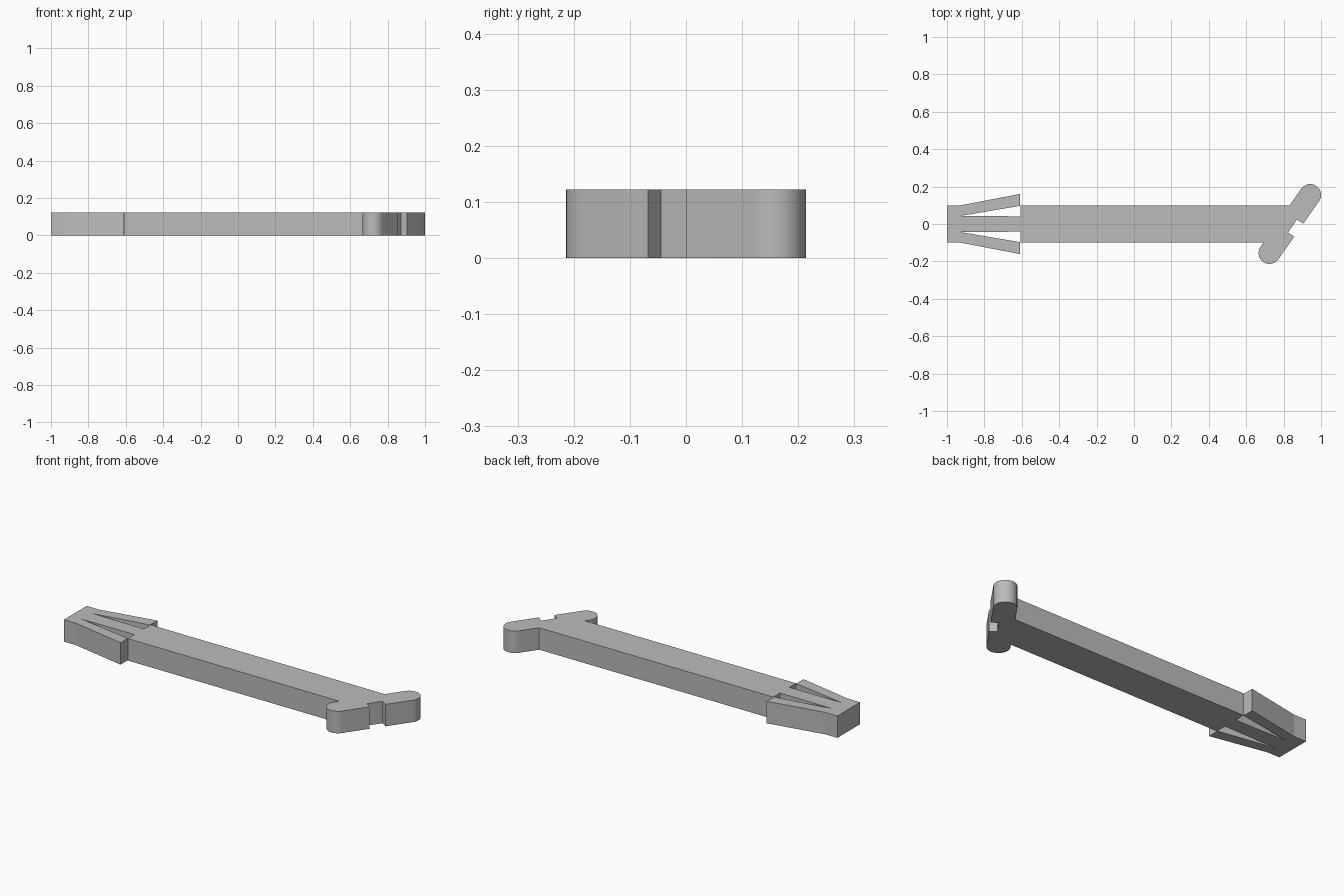
import bpy
import bmesh
from math import sin, cos, pi, radians
from mathutils import Vector

cube = bpy.data.objects.get("Cube")
if cube:
    bpy.data.objects.remove(cube, do_unlink=True)

HEIGHT = 0.122
HALF_WIDTH = 0.1

# Slanted crossbar frame
CENTRE = Vector((0.833, 0))
TILT = radians(55)
ALONG = Vector((cos(TILT), sin(TILT)))
ACROSS = Vector((sin(TILT), -cos(TILT)))
RADIUS, HALF_LENGTH = 0.058, 0.19
NOTCH_HALF, NOTCH_FLOOR = 0.042, 0.018


def bar_point(along, across):
    return CENTRE + ALONG * along + ACROSS * across


def cap(end, steps=24):
    """Semicircle round one end of the crossbar, from its right-hand side to its left."""
    return [bar_point(end * (HALF_LENGTH + RADIUS * sin(pi * i / steps)),
                      RADIUS * cos(pi * i / steps)) for i in range(steps + 1)]


def shaft_joint(y):
    """Where the shaft edge meets the back of the crossbar."""
    along = (y - CENTRE.y + ACROSS.y * RADIUS) / ALONG.y
    return bar_point(along, -RADIUS)


# Barbed tail: end block, flared prong, tapered slot, start of the shaft
tail = [Vector(p) for p in ((-1, 0.1), (-0.925, 0.1), (-0.609, 0.161), (-0.609, 0.097),
                            (-0.928, 0.043), (-0.607, 0.041), (-0.607, HALF_WIDTH))]
mirrored_tail = [Vector((p.x, -p.y)) for p in reversed(tail)]

# Notch in the outer side of the crossbar
notch = [bar_point(NOTCH_HALF, RADIUS), bar_point(NOTCH_HALF, NOTCH_FLOOR),
         bar_point(-NOTCH_HALF, NOTCH_FLOOR), bar_point(-NOTCH_HALF, RADIUS)]

outline = (tail + [shaft_joint(HALF_WIDTH)] + cap(1)[::-1] + notch
           + cap(-1) + [shaft_joint(-HALF_WIDTH)] + mirrored_tail)

# Extrude the outline into a flat clip
bm = bmesh.new()
base = bm.faces.new([bm.verts.new((p.x, p.y, 0)) for p in outline])
top = bmesh.ops.extrude_face_region(bm, geom=[base], use_keep_orig=True)["geom"]
bmesh.ops.translate(bm, vec=(0, 0, HEIGHT),
                    verts=[v for v in top if isinstance(v, bmesh.types.BMVert)])
bmesh.ops.recalc_face_normals(bm, faces=bm.faces)
mesh = bpy.data.meshes.new("barbed_clip")
bm.to_mesh(mesh)
bm.free()

clip = bpy.data.objects.new("barbed_clip", mesh)
bpy.context.collection.objects.link(clip)

grey = bpy.data.materials.new("plain_grey")
grey.use_nodes = True
colour = (0.5, 0.5, 0.5, 1)
grey.diffuse_color = colour
grey.node_tree.nodes["Principled BSDF"].inputs["Base Color"].default_value = colour
mesh.materials.append(grey)

# Smooth only the rounded ends
bpy.ops.object.select_all(action="DESELECT")
clip.select_set(True)
bpy.context.view_layer.objects.active = clip
bpy.ops.object.shade_smooth_by_angle(angle=radians(9))
